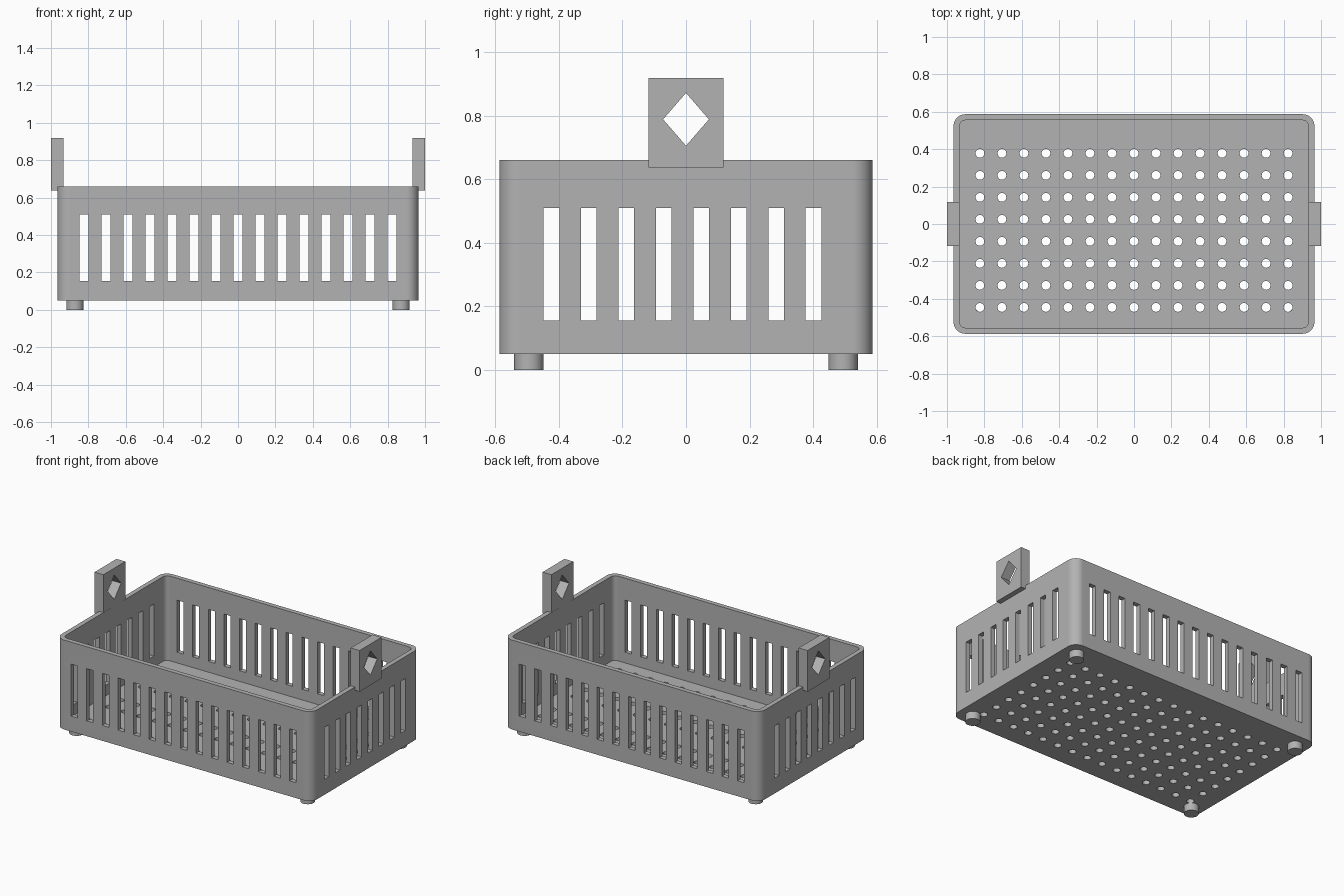
import bpy, bmesh
from math import cos, sin, radians, pi
from mathutils import Matrix, Vector

default = bpy.data.objects.get("Cube")
if default:
    bpy.data.objects.remove(default, do_unlink=True)

# Overall sizes
HALF_X, HALF_Y = 0.965, 0.587
BASE, RIM = 0.05, 0.66
WALL, CORNER = 0.032, 0.064
PITCH = 0.1177
COLS, ROWS = 15, 8

grey = bpy.data.materials.new("plain grey")
grey.use_nodes = True
grey.diffuse_color = (0.45, 0.45, 0.45, 1)
grey.node_tree.nodes["Principled BSDF"].inputs["Base Color"].default_value = (0.45, 0.45, 0.45, 1)


def finish(name, bm):
    bmesh.ops.recalc_face_normals(bm, faces=bm.faces)
    mesh = bpy.data.meshes.new(name)
    bm.to_mesh(mesh)
    bm.free()
    mesh.materials.append(grey)
    obj = bpy.data.objects.new(name, mesh)
    bpy.context.collection.objects.link(obj)
    return obj


def add_box(bm, low, high):
    low, high = Vector(low), Vector(high)
    size = Matrix.Diagonal((*(high - low), 1))
    bmesh.ops.create_cube(bm, size=1, matrix=Matrix.Translation((low + high) / 2) @ size)


def add_cylinder(bm, x, y, low, high, radius, sides):
    bmesh.ops.create_cone(bm, cap_ends=True, segments=sides, radius1=radius, radius2=radius,
                          depth=high - low, matrix=Matrix.Translation((x, y, (low + high) / 2)))


def rounded_box(name, hx, hy, radius, low, high, steps=10):
    bm = bmesh.new()
    ring = []
    for quarter, (sx, sy) in enumerate([(1, 1), (-1, 1), (-1, -1), (1, -1)]):
        for i in range(steps + 1):
            a = radians(90 * (quarter + i / steps))
            ring.append(bm.verts.new((sx * (hx - radius) + radius * cos(a),
                                      sy * (hy - radius) + radius * sin(a), low)))
    face = bm.faces.new(ring)
    top = bmesh.ops.extrude_face_region(bm, geom=[face])["geom"]
    verts = [v for v in top if isinstance(v, bmesh.types.BMVert)]
    bmesh.ops.translate(bm, verts=verts, vec=(0, 0, high - low))
    return finish(name, bm)


def cut(obj, cutter):
    cutter.hide_render = True
    mod = obj.modifiers.new("cut", 'BOOLEAN')
    mod.operation = 'DIFFERENCE'
    mod.solver = 'EXACT'
    mod.object = cutter
    bpy.context.view_layer.objects.active = obj
    bpy.ops.object.modifier_apply(modifier=mod.name)
    bpy.data.objects.remove(cutter, do_unlink=True)


def smooth(obj):
    bpy.ops.object.select_all(action='DESELECT')
    obj.select_set(True)
    bpy.context.view_layer.objects.active = obj
    bpy.ops.object.shade_smooth_by_angle(angle=radians(30))
    mod = obj.modifiers.new("even shading", 'WEIGHTED_NORMAL')
    mod.keep_sharp = True


# Open basket shell
basket = rounded_box("basket", HALF_X, HALF_Y, CORNER, BASE, RIM)
cut(basket, rounded_box("cavity_cutter", HALF_X - WALL, HALF_Y - WALL, CORNER - WALL,
                        BASE + WALL, RIM + 0.1))

# Slots in all four walls and drain holes in the floor
columns = [(i - (COLS - 1) / 2) * PITCH for i in range(COLS)]
rows = [(i - (ROWS - 1) / 2) * PITCH for i in range(ROWS)]
SLOT, LOW, HIGH = 0.0245, 0.155, 0.51
bm = bmesh.new()
for side in (-1, 1):
    for x in columns:
        y = side * HALF_Y
        add_box(bm, (x - SLOT, y - 0.05, LOW), (x + SLOT, y + 0.05, HIGH))
    for row in rows:
        x, y = side * HALF_X, row - 0.011
        add_box(bm, (x - 0.05, y - SLOT, LOW), (x + 0.05, y + SLOT, HIGH))
for x in columns:
    for row in rows:
        add_cylinder(bm, x, row - 0.034, BASE - 0.03, BASE + WALL + 0.03, 0.0235, 24)
cut(basket, finish("opening_cutter", bm))
smooth(basket)

# Hanging tabs with a diamond hole
for side, label in ((1, "left"), (-1, "right")):
    bm = bmesh.new()
    inner, outer = side * (HALF_X - WALL + 0.0005), side * 1.0
    add_box(bm, (min(inner, outer), -0.118, 0.637), (max(inner, outer), 0.118, 0.918))
    tab = finish(label + "_hanging_tab", bm)
    bm = bmesh.new()
    place = Matrix.Translation((side * HALF_X, 0, 0.788)) @ Matrix.Diagonal((1, 0.072, 0.083, 1))
    bmesh.ops.create_cone(bm, cap_ends=True, segments=4, radius1=1, radius2=1, depth=0.3,
                          matrix=place @ Matrix.Rotation(pi / 2, 4, 'Y'))
    cut(tab, finish("diamond_cutter", bm))

# Round feet
for sx, side in ((1, "left"), (-1, "right")):
    for sy, end in ((-1, "front"), (1, "back")):
        bm = bmesh.new()
        add_cylinder(bm, sx * 0.872, sy * 0.494, 0, BASE + 0.005, 0.046, 40)
        smooth(finish(end + "_" + side + "_foot", bm))
